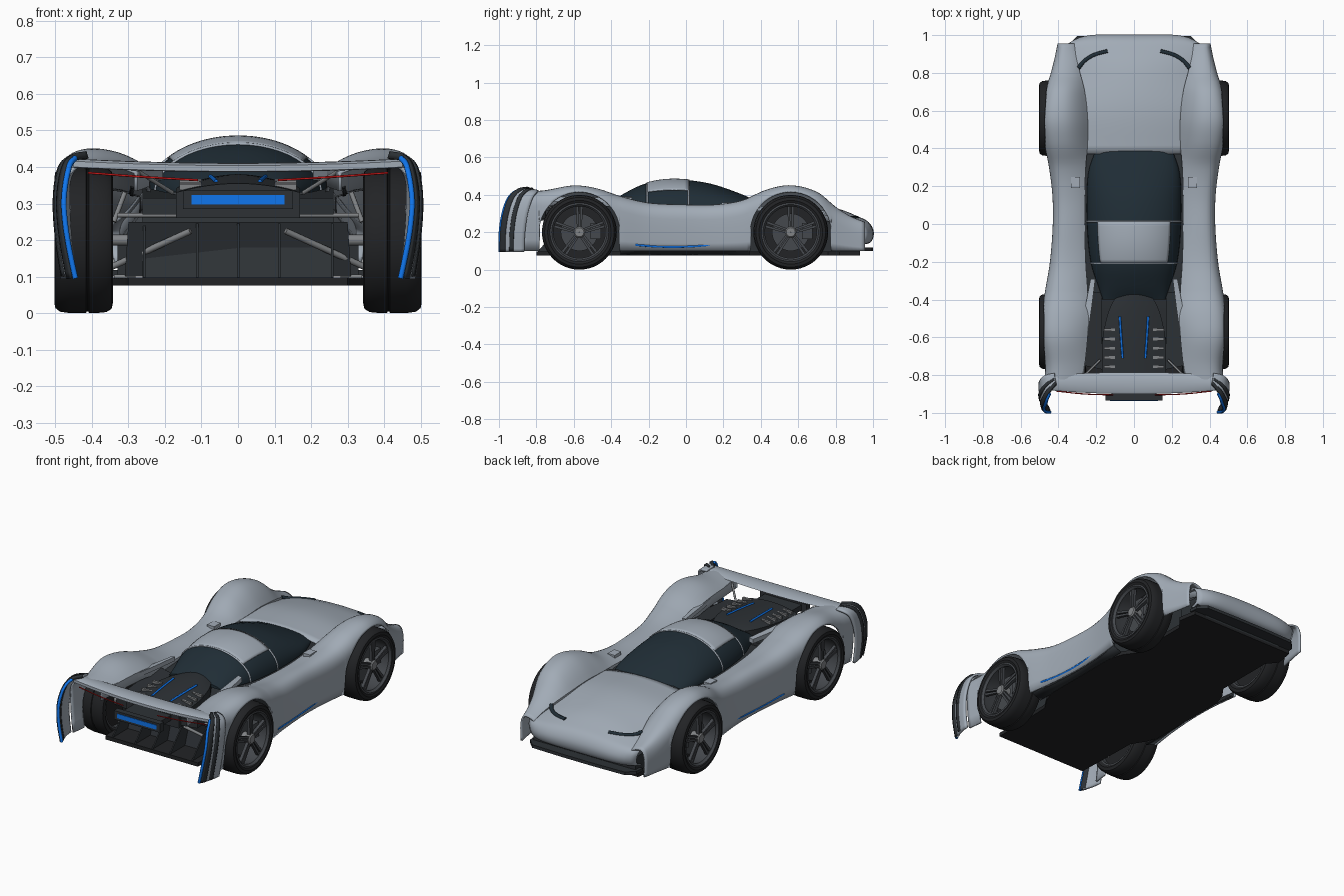
import bpy, bmesh
from math import sin, cos, pi, sqrt, acos, radians
from mathutils import Vector

if "Cube" in bpy.data.objects:
    bpy.data.objects.remove(bpy.data.objects["Cube"])

def material(name, r, g, b):
    m = bpy.data.materials.new(name)
    m.diffuse_color = (r, g, b, 1)
    m.use_nodes = True
    m.node_tree.nodes["Principled BSDF"].inputs["Base Color"].default_value = m.diffuse_color
    return m

BODY = material("body_silver", .36, .41, .47)
DARK = material("carbon", .026, .031, .036)
TYRE = material("rubber", .016, .017, .019)
GLASS = material("tinted_glass", .014, .026, .036)
RIM = material("rim_grey", .06, .066, .075)
METAL = material("metal_grey", .22, .23, .24)
BLUE = material("blue_trim", .005, .18, .85)
RED = material("red_light", .6, .01, .01)

def finish(ob, mat, thick=0, mirror=False):
    bpy.context.collection.objects.link(ob)
    ob.data.materials.append(mat)
    if thick:
        s = ob.modifiers.new("thickness", 'SOLIDIFY')
        s.thickness, s.offset = thick, 0
    if mirror:
        ob.modifiers.new("mirror", 'MIRROR')
    return ob

def loft(name, rows, mat, ring=False, wrap=False, cap=False, thick=0, mirror=False):
    bm = bmesh.new()
    vs = [[bm.verts.new(p) for p in r] for r in rows]
    n, m = len(vs), len(vs[0])
    for i in range(n if wrap else n - 1):
        for j in range(m if ring else m - 1):
            a, b = vs[i], vs[(i + 1) % n]
            bm.faces.new((a[j], a[(j + 1) % m], b[(j + 1) % m], b[j]))
    if cap:
        bm.faces.new(vs[0])
        bm.faces.new(vs[-1])
    bmesh.ops.remove_doubles(bm, verts=bm.verts, dist=1e-5)
    bmesh.ops.recalc_face_normals(bm, faces=bm.faces)
    me = bpy.data.meshes.new(name)
    bm.to_mesh(me)
    bm.free()
    return finish(bpy.data.objects.new(name, me), mat, thick, mirror)

def solid(name, polys, vec, mat, mirror=False):
    """Extrude flat polygons along a vector, one loose piece each."""
    bm = bmesh.new()
    for poly in polys:
        a = [bm.verts.new(p) for p in poly]
        b = [bm.verts.new(Vector(p) + Vector(vec)) for p in poly]
        bm.faces.new(a)
        bm.faces.new(b)
        for i in range(len(a)):
            k = (i + 1) % len(a)
            bm.faces.new((a[i], a[k], b[k], b[i]))
    bmesh.ops.recalc_face_normals(bm, faces=bm.faces)
    me = bpy.data.meshes.new(name)
    bm.to_mesh(me)
    bm.free()
    return finish(bpy.data.objects.new(name, me), mat, 0, mirror)

def box(name, x0, x1, y0, y1, z0, z1, mat, mirror=False):
    return solid(name, [[(x0, y0, z0), (x1, y0, z0), (x1, y1, z0), (x0, y1, z0)]], (0, 0, z1 - z0), mat, mirror)

def tube(name, pts, r, mat, mirror=True):
    cu = bpy.data.curves.new(name, 'CURVE')
    cu.dimensions, cu.bevel_depth, cu.bevel_resolution, cu.use_fill_caps = '3D', r, 2, True
    sp = cu.splines.new('BEZIER')
    sp.bezier_points.add(len(pts) - 1)
    for bp, p in zip(sp.bezier_points, pts):
        bp.co, bp.handle_left_type, bp.handle_right_type = p, 'AUTO', 'AUTO'
    return finish(bpy.data.objects.new(name, cu), mat, 0, mirror)

def interp(keys, t):
    """Smooth interpolation of key rows (t, a, b, ...), ascending t."""
    i = max(k for k in range(len(keys) - 1) if k == 0 or keys[k][0] <= t)
    A, B = keys[i], keys[i + 1]
    P, N = keys[max(i - 1, 0)], keys[min(i + 2, len(keys) - 1)]
    d = B[0] - A[0]
    s = (t - A[0]) / d
    out = []
    for c in range(1, len(A)):
        m0 = (B[c] - P[c]) / (B[0] - P[0]) * d
        m1 = (N[c] - A[c]) / (N[0] - A[0]) * d
        out.append((2*s**3 - 3*s*s + 1) * A[c] + (s**3 - 2*s*s + s) * m0 + (3*s*s - 2*s**3) * B[c] + (s**3 - s*s) * m1)
    return out

def span(a, b, n):
    return [a + (b - a) * k / n for k in range(n + 1)]

# Full-length fenders with wheel arches: y, inner x, inner z, outer x, crown z
AXLES, AR = (-.57, .56), .215
FENDER = [(-.87, .28, .385, .475, .41), (-.75, .265, .39, .465, .42), (-.6, .25, .395, .487, .445),
          (-.48, .245, .385, .485, .43), (-.35, .25, .35, .465, .388), (-.2, .26, .33, .44, .353),
          (0, .265, .32, .425, .343), (.15, .265, .32, .427, .343), (.3, .26, .33, .445, .366),
          (.43, .25, .34, .47, .422), (.56, .25, .345, .483, .446), (.7, .265, .325, .465, .41),
          (.8, .29, .295, .435, .33), (.88, .31, .265, .415, .28), (.955, .32, .235, .40, .25)]

def fender_row(y):
    xi, zi, xo, zc = interp(FENDER, y)
    zb, h, xc = .1, .075, xi + .6 * (xo - xi)
    for c in AXLES:
        if abs(y - c) < AR:
            zb = .2 + sqrt(AR**2 - (y - c)**2)
    row = [(xi, y, zi - .05)]
    for a in span(0, 1, 7):
        row.append((xi + (xc - xi) * a, y, zi + (zc - zi) * a * (2 - a)))
    zs = zc - h
    top = acos(min(1, (zb - zs) / h)) if zb > zs else pi / 2
    for a in span(0, top, 7)[1:]:
        row.append((xc + (xo - xc) * sin(a)**.75, y, zs + h * cos(a)))
    for z in span(zs, min(zb, zs), 4)[1:]:
        row.append((xo - .3 * (zs - z)**2 if zb < zs else row[-1][0], y, z if zb < zs else row[-1][2]))
    return row

ys = set(span(-.87, .955, 90))
for c in AXLES:
    ys |= {c + s * AR * k for s in (-1, 1) for k in (1.0001, .9995, .995, .985, .965, .93)}
loft("fender", [fender_row(y) for y in sorted(ys)], BODY, thick=.01, mirror=True)

# Hood rolling over into the nose: t, y, half width, edge z, centre z, corner sweep
HOOD = [(0, .37, .26, .332, .36, 0), (1, .6, .26, .332, .362, 0), (2, .8, .305, .275, .325, 0),
        (3, .92, .35, .24, .28, .01), (4, .975, .352, .222, .25, .03), (5, 1, .345, .185, .2, .05),
        (6, .985, .34, .15, .15, .05), (7, .93, .34, .135, .135, .03)]
rows = []
for t in span(0, 7, 35):
    y, w, ze, zc, b = interp(HOOD, t)
    rows.append([(w * u, y - b * u**6, ze + (zc - ze) * (1 - u * u)) for u in span(-1, 1, 24)])
loft("hood", rows, BODY, thick=.008)
tube("headlight_slot", [(.14, .915, .277), (.22, .89, .275), (.27, .855, .277), (.295, .825, .288)], .011, GLASS)

# Canopy: y, half width, base z, top z
CANOPY = [(-.4, .165, .335, .36), (-.34, .185, .33, .402), (-.22, .225, .325, .459), (-.07, .245, .32, .482),
          (.12, .25, .32, .462), (.28, .24, .325, .41), (.4, .2, .33, .358)]

def canopy_row(y, amax=pi / 2, g=0, n=24):
    w, zb, zt = interp(CANOPY, y)
    return [((w + g) * sin(a), y, zb + (zt - zb + g) * cos(a)) for a in span(-amax, amax, n)]

loft("canopy_glass", [canopy_row(y) for y in span(-.4, .4, 30)], GLASS, cap=True)
loft("roof_panel", [canopy_row(y, radians(50), .002) for y in span(-.21, .012, 10)], BODY, thick=.005)
for y in (-.208, .014):
    tube("canopy_hoop", canopy_row(y, n=12), .005, BODY, False)

# Dark tub, floor, sills, splitter
solid("tub", [[(-.262, .93, .09), (-.262, .93, .2), (-.262, .8, .25), (-.262, .6, .315), (-.262, -.35, .315),
               (-.262, -.45, .3), (-.262, -.6, .27), (-.262, -.66, .09)]], (.524, 0, 0), DARK)
half = [(.3, -.8), (.31, -.4), (.36, -.32), (.385, -.25), (.385, .25), (.36, .33), (.31, .4), (.31, .76), (.36, .82), (.34, .93)]
solid("floor", [[(x, y, .075) for x, y in half] + [(-x, y, .075) for x, y in half[::-1]]], (0, 0, .022), TYRE)
loft("sill", [[(.38, y, .078), (x, y, .1), (x, y, .12)] for y, x in ((-.35, .435), (-.2, .415), (0, .405), (.2, .41), (.34, .43))],
     DARK, thick=.008, mirror=True)
lip = [(.35, .9), (.345, .95), (.3, .995), (.1, 1.0)]
solid("front_splitter", [[(x, y, .1) for x, y in lip] + [(-x, y, .1) for x, y in lip[::-1]]], (0, 0, .018), DARK)
box("front_intake", -.33, .33, .8, .94, .1, .19, DARK)

# Engine cover with louvres and blue strips
DECK = [(-.79, .17, .33, .355), (-.6, .165, .345, .372), (-.45, .13, .355, .38), (-.36, .08, .36, .38)]
def deck_row(y):
    w, ze, zc = interp(DECK, y)
    return [(w, y, ze - .07)] + [(w * u, y, ze + (zc - ze) * (1 - u**2)) for u in span(1, -1, 12)] + [(-w, y, ze - .07)]
loft("engine_cover", [deck_row(y) for y in span(-.79, -.36, 14)], DARK, ring=True, cap=True)
for k in range(5):
    y = -.56 - .049 * k
    z = interp(DECK, y)[1]
    box("louvre", .1, .16, y - .007, y + .007, z + .005, z + .019, METAL, True)
tube("engine_strip", [(.075, -.49, .374), (.068, -.6, .368), (.06, -.71, .36)], .006, BLUE)
solid("engine_bay_side", [[(.17, -.36, .28), (.262, -.36, .3), (.262, -.75, .27), (.17, -.77, .27)]], (0, 0, .045), DARK, True)

# Flying buttresses behind the canopy
loft("buttress", [[(x, y, z), (x + w, y, z - .005), (x + w, y, z - .03), (x, y, z - .025)]
     for x, y, z, w in ((.205, -.29, .39, .025), (.225, -.45, .39, .035), (.25, -.62, .393, .025), (.265, -.8, .395, .02))],
     BODY, ring=True, cap=True, mirror=True)

# Diffuser and fins
solid("diffuser_wall", [[(-.3, -.6, .25), (-.28, -.64, .25), (.28, -.64, .25), (.3, -.6, .25), (.31, -.6, .1), (-.31, -.6, .1)]],
      (0, -.03, 0), DARK)
solid("diffuser_fin", [[(x, -.8, .09), (x, -.6, .09), (x, -.6, .245), (x, -.66, .245)] for x in (-.26, -.115, -.003, .11, .255)],
      (.007, 0, 0), DARK)

# Rear wing
rows = []
for x in span(-.45, .45, 20):
    u = abs(x) / .45
    z, y0, y1 = .4 + .012 * u * u, -.785 - .015 * u * u, -.9 + .02 * u * u
    rows.append([(x, y0 + (y1 - y0) * f, z + d) for f, d in
                 ((0, 0), (.15, .008), (.5, .011), (.9, .01), (1, .004), (1, -.012), (.9, -.014), (.5, -.006), (.15, -.006))])
loft("rear_wing", rows, BODY, ring=True, cap=True)

# Rear end plates: t, front x, front y, rear x, rear y, front z, rear z
PLATE = [(0, .42, -.79, .41, -.85, .42, .432), (1, .465, -.8, .45, -.9, .41, .422), (2, .49, -.82, .468, -.945, .38, .382),
         (3, .5, -.845, .478, -.975, .3, .3), (4, .495, -.86, .468, -.99, .2, .2), (5, .48, -.865, .447, -.992, .095, .095)]
def plate_row(t, f0, f1, n=6, g=0):
    a, b, c, d, e, h = interp(PLATE, t)
    return [(a + (c - a) * f * f + g, b + (d - b) * f, e + (h - e) * f + g) for f in span(f0, f1, n)]
ts = span(0, 5, 30)
loft("end_plate", [plate_row(t, 0, .9) for t in ts], BODY, thick=.012, mirror=True)
loft("end_plate_band", [plate_row(t, .45, .62, 3, .006) for t in ts], DARK, thick=.012, mirror=True)
loft("end_plate_edge", [plate_row(t, .78, 1, 3, .002) for t in ts], DARK, thick=.02, mirror=True)
tube("end_plate_light", [plate_row(t, 0, 1.03)[-1] for t in span(.9, 5, 8)], .008, BLUE)

# Rear lights
box("rear_light_mount", -.15, .15, -.935, -.9, .285, .336, DARK)
box("rear_light_stem", -.12, .12, -.9, -.77, .295, .326, DARK)
box("rear_light", -.127, .127, -.938, -.93, .298, .324, BLUE)
tube("tail_light", [(.11, -.905, .364), (.26, -.9, .373), (.41, -.885, .384)], .003, RED)

# Rear suspension, wing stays
for p, q, r in (((.35, -.6, .125), (.13, -.69, .225), .009), ((.33, -.66, .268), (.12, -.69, .268), .006),
                ((.34, -.62, .1), (.28, -.62, .1), .006),
                ((.31, -.6, .33), (.34, -.62, .25), .007), ((.18, -.72, .33), (.28, -.82, .392), .006),
                ((.38, .56, .2), (.25, .56, .2), .015), ((.4, -.57, .2), (.25, -.57, .2), .015)):
    tube("suspension_link", [p, q], r, METAL)

# Mirrors, shoulder slots, blue sill strips
box("side_mirror", .287, .333, .19, .25, .342, .36, BODY, True)
tube("shoulder_slot", [(.288, .11, .325), (.292, -.1, .329), (.288, -.27, .348)], .006, DARK)
tube("sill_strip", [(.42, .18, .137), (.42, .05, .125), (.428, -.13, .122), (.445, -.27, .132)], .006, BLUE)

# Wheels
def ring(name, prof, c, mat, n=48):
    """Revolve a closed (x, radius) profile about the axle at y = c."""
    loft(name, [[(x, c + r * cos(a), .2 + r * sin(a)) for x, r in prof] for a in span(0, 2 * pi, n)[:-1]],
         mat, ring=True, wrap=True, mirror=True)

for c in AXLES:
    ring("tyre", [(.352, .155), (.342, .17), (.346, .188), (.36, .197), (.39, .2), (.408, .2), (.41, .196), (.414, .196), (.416, .2),
                  (.46, .2), (.487, .196), (.5, .186), (.503, .17), (.495, .153)], c, TYRE)
    ring("rim", [(.352, .157), (.352, .147), (.47, .142), (.488, .138), (.5, .148), (.498, .157)], c, RIM)
    ring("wheel_back", [(.385, .02), (.385, .15), (.39, .15), (.39, .02)], c, TYRE)
    ring("brake_disc", [(.425, .02), (.425, .1), (.438, .1), (.438, .02)], c, RIM)
    ring("hub", [(.37, .001), (.37, .03), (.488, .03), (.494, .024), (.494, .001)], c, METAL, 24)
    box("brake_caliper", .415, .455, c + .06, c + .115, .165, .25, RIM, True)
    spokes = []
    for k in range(5):
        for s in (-1, 1):
            a = 2 * pi * k / 5 + pi / 2
            def at(r, w):
                return (.468, c + r * cos(a) - w * sin(a), .2 + r * sin(a) + w * cos(a))
            spokes.append([at(.02, s * .002), at(.147, s * .004), at(.147, s * .019), at(.02, s * .013)])
    solid("spokes", spokes, (.018, 0, 0), RIM, True)

# Smooth shading with crisp edges
for ob in bpy.context.scene.objects:
    ob.select_set(ob.type == 'MESH')
    if ob.type == 'MESH':
        bpy.context.view_layer.objects.active = ob
bpy.ops.object.shade_smooth_by_angle(angle=radians(35))
